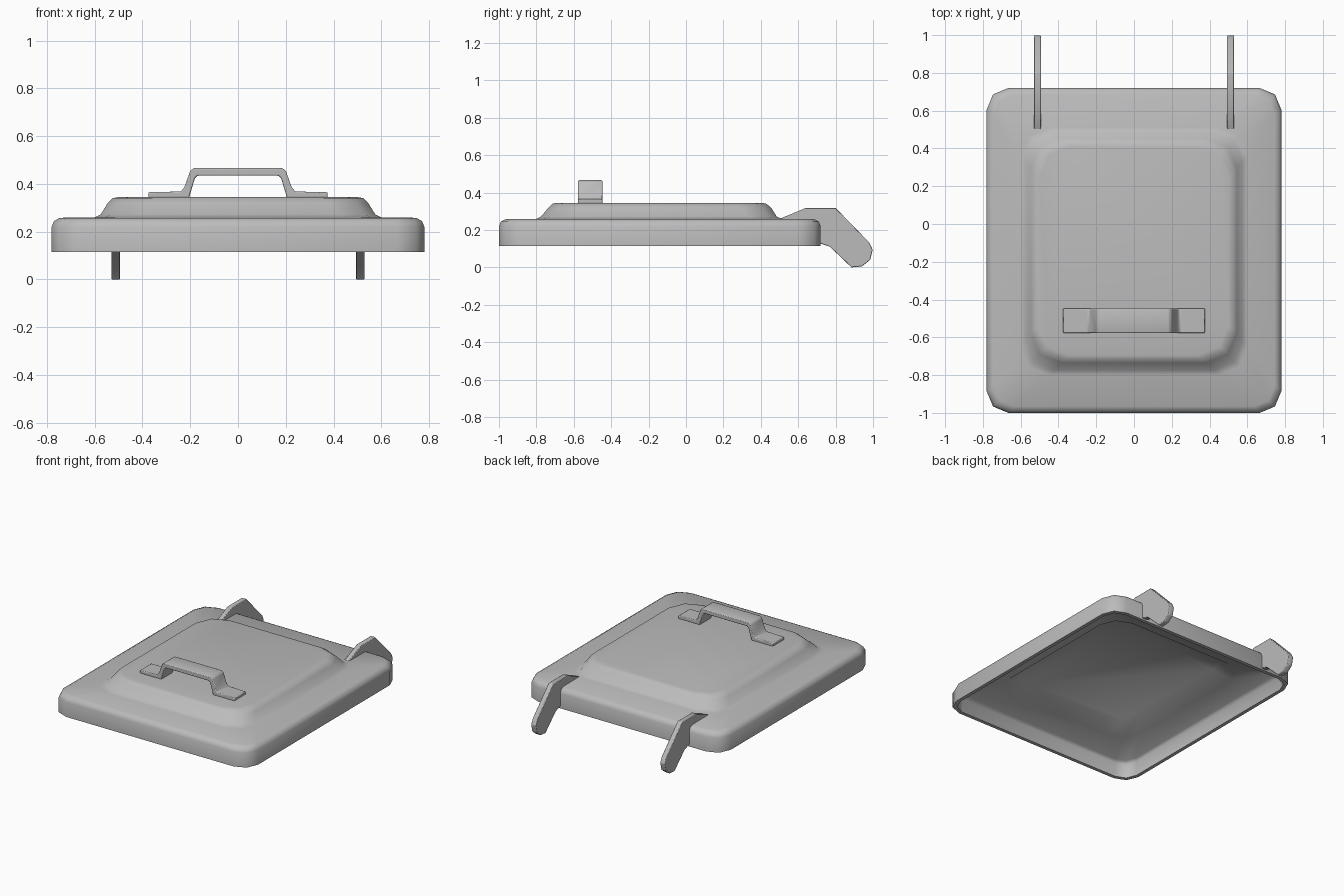
import bpy
import bmesh
import math

default = bpy.data.objects.get("Cube")
if default:
    bpy.data.objects.remove(default, do_unlink=True)

grey = bpy.data.materials.new("grey_plastic")
grey.use_nodes = True
colour = (0.5, 0.5, 0.5, 1)
grey.diffuse_color = colour
grey.node_tree.nodes["Principled BSDF"].inputs["Base Color"].default_value = colour


def finish(name, bm, bevel=0, angle=40):
    bmesh.ops.recalc_face_normals(bm, faces=bm.faces)
    mesh = bpy.data.meshes.new(name)
    bm.to_mesh(mesh)
    bm.free()
    obj = bpy.data.objects.new(name, mesh)
    bpy.context.collection.objects.link(obj)
    mesh.materials.append(grey)
    if bevel:
        mod = obj.modifiers.new("soft_edges", "BEVEL")
        mod.width, mod.segments, mod.limit_method = bevel, 2, "ANGLE"
    bpy.ops.object.select_all(action="DESELECT")
    obj.select_set(True)
    bpy.context.view_layer.objects.active = obj
    bpy.ops.object.shade_smooth_by_angle(angle=math.radians(angle))
    return obj


def rounded_ring(bm, half_x, front, back, radius, z):
    """Rectangle of vertices with a two-sided cut at each corner."""
    corners = [(half_x, back), (-half_x, back), (-half_x, front), (half_x, front)]
    ring = []
    for i, (x, y) in enumerate(corners):
        cx = x - math.copysign(radius, x)
        cy = back - radius if y == back else front + radius
        for step in range(3):
            a = math.radians(90 * i + 45 * step)
            ring.append(bm.verts.new((cx + radius * math.cos(a), cy + radius * math.sin(a), z)))
    return ring


def prism(name, outline, axis, start, end, bevel):
    """Extrude a side outline along x or y."""
    bm = bmesh.new()
    place = (lambda p, d: (d, *p)) if axis == "x" else (lambda p, d: (p[0], d, p[1]))
    rings = [[bm.verts.new(place(p, d)) for p in outline] for d in (start, end)]
    n = len(outline)
    for ring in rings:
        bm.faces.new(ring)
    for i in range(n):
        j = (i + 1) % n
        bm.faces.new((rings[0][i], rings[0][j], rings[1][j], rings[1][i]))
    return finish(name, bm, bevel)


# Lid shell: from the inner ceiling, around the rim, up to the raised panel
# Each ring is half width, front, back, corner radius, height
outside = [
    (0.78, -1.0, 0.72, 0.115, 0.115),
    (0.78, -1.0, 0.72, 0.115, 0.22),
    (0.77, -0.99, 0.71, 0.115, 0.245),
    (0.745, -0.965, 0.685, 0.11, 0.258),
    (0.6, -0.8, 0.51, 0.15, 0.26),
    (0.575, -0.775, 0.485, 0.155, 0.272),
    (0.545, -0.735, 0.455, 0.16, 0.32),
    (0.525, -0.715, 0.43, 0.16, 0.34),
    (0.5, -0.695, 0.41, 0.16, 0.345),
]
inside = [
    (0.48, -0.68, 0.39, 0.15, 0.32),
    (0.56, -0.76, 0.47, 0.15, 0.24),
    (0.74, -0.96, 0.68, 0.1, 0.235),
    (0.755, -0.975, 0.695, 0.1, 0.215),
    (0.755, -0.975, 0.695, 0.1, 0.115),
]
bm = bmesh.new()
rings = [rounded_ring(bm, *r) for r in inside + outside]
for a, b in zip(rings, rings[1:]):
    for i in range(len(a)):
        j = (i + 1) % len(a)
        bm.faces.new((a[i], a[j], b[j], b[i]))
bm.faces.new(rings[0])
bm.faces.new(rings[-1])
finish("lid", bm, angle=50)

# Handle: a flat-footed strap across the panel
right_half = [(0.375, 0.342), (0.375, 0.365), (0.24, 0.368), (0.225, 0.385), (0.2, 0.455), (0.185, 0.466)]
under_half = [(0.17, 0.434), (0.18, 0.425), (0.205, 0.342)]
mirror = lambda pts: [(-x, z) for x, z in reversed(pts)]
strap = right_half + mirror(right_half) + mirror(under_half) + under_half
prism("handle", strap, "y", -0.577, -0.447, 0.005)

# Hinge arms behind the lid
arm = [(0.5, 0.259), (0.64, 0.318), (0.8, 0.318), (0.98, 0.133), (0.998, 0.095),
       (0.985, 0.04), (0.94, 0.005), (0.885, 0.0), (0.77, 0.11), (0.71, 0.13), (0.7, 0.24)]
for side, label in ((1, "left"), (-1, "right")):
    prism(label + "_hinge_arm", arm, "x", side * 0.493, side * 0.53, 0.004)
